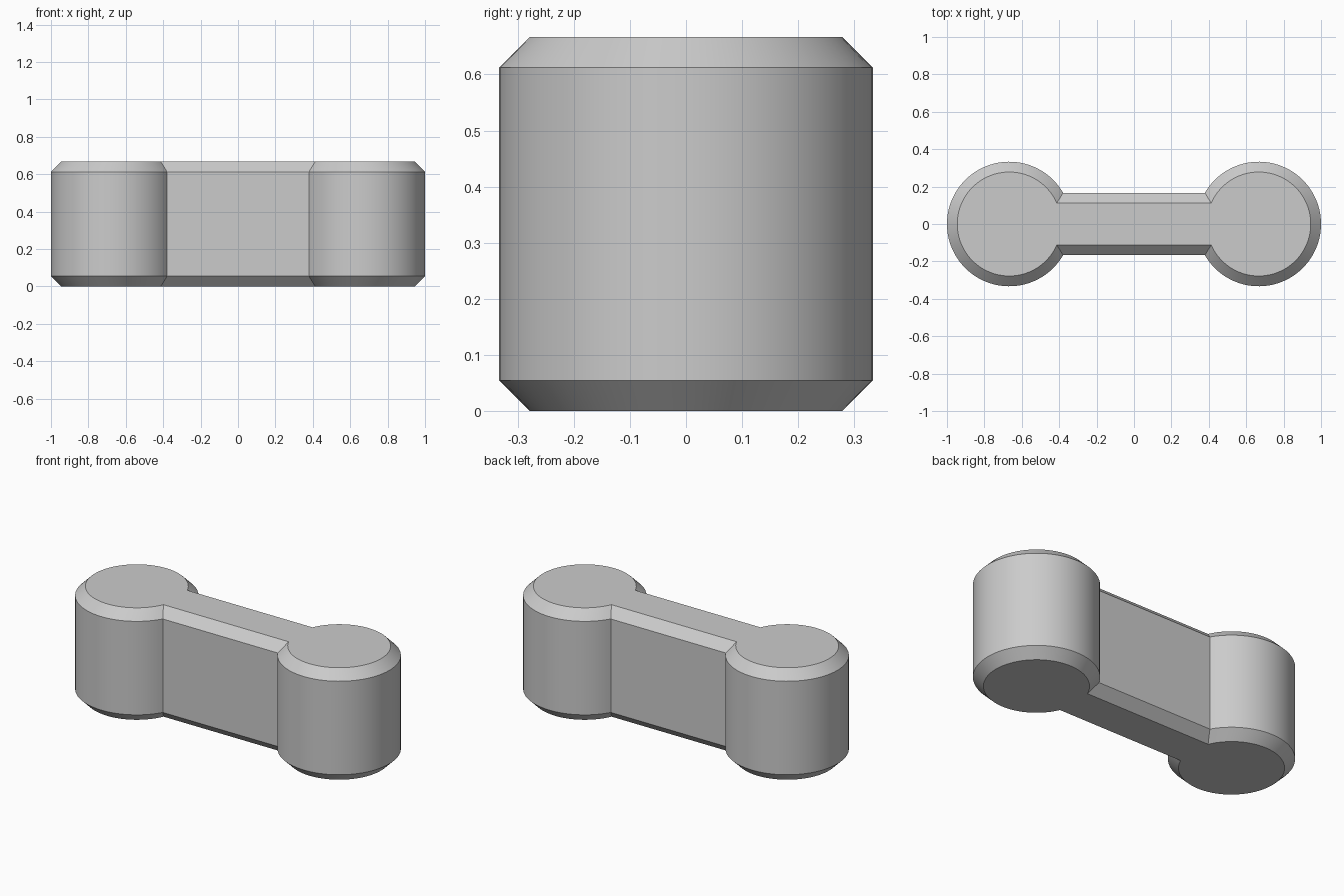
import bpy, bmesh
from math import asin, cos, sin, pi

cube = bpy.data.objects.get("Cube")
if cube:
    bpy.data.objects.remove(cube, do_unlink=True)

CENTER, RADIUS, BAR_HALF = 0.667, 0.333, 0.167
HEIGHT, BEVEL, STEPS = 0.667, 0.055, 64


def outline(inset):
    """Counter-clockwise outline: two round ends joined by a straight bar."""
    radius, half = RADIUS - inset, BAR_HALF - inset
    gap = asin(half / radius)          # arc swallowed by the bar
    points = []
    for side, middle in ((1, 0), (-1, pi)):
        for i in range(STEPS + 1):
            a = middle + (pi - gap) * (2 * i / STEPS - 1)
            points.append((side * CENTER + radius * cos(a), radius * sin(a)))
    return points


# Linked body: stacked outlines give the walls and the chamfered rims
bm = bmesh.new()
levels = ((0, BEVEL), (BEVEL, 0), (HEIGHT - BEVEL, 0), (HEIGHT, BEVEL))
rings = [[bm.verts.new((x, y, z)) for x, y in outline(inset)]
         for z, inset in levels]
for low, high in zip(rings, rings[1:]):
    count = len(low)
    for i in range(count):
        j = (i + 1) % count
        bm.faces.new((low[i], low[j], high[j], high[i]))

# Flat caps
bm.faces.new(rings[-1])
bm.faces.new(reversed(rings[0]))
bm.normal_update()

mesh = bpy.data.meshes.new("link_body")
bm.to_mesh(mesh)
bm.free()
body = bpy.data.objects.new("link_body", mesh)
bpy.context.collection.objects.link(body)

# Plain grey material
grey = bpy.data.materials.new("plain_grey")
grey.use_nodes = True
color = (0.6, 0.6, 0.6, 1)
grey.diffuse_color = color
for node in grey.node_tree.nodes:
    if node.type == "BSDF_PRINCIPLED":
        node.inputs["Base Color"].default_value = color
mesh.materials.append(grey)

# Round walls smooth, chamfers and inner corners sharp
bpy.ops.object.select_all(action="DESELECT")
body.select_set(True)
bpy.context.view_layer.objects.active = body
bpy.ops.object.shade_smooth_by_angle(angle=pi / 6)
